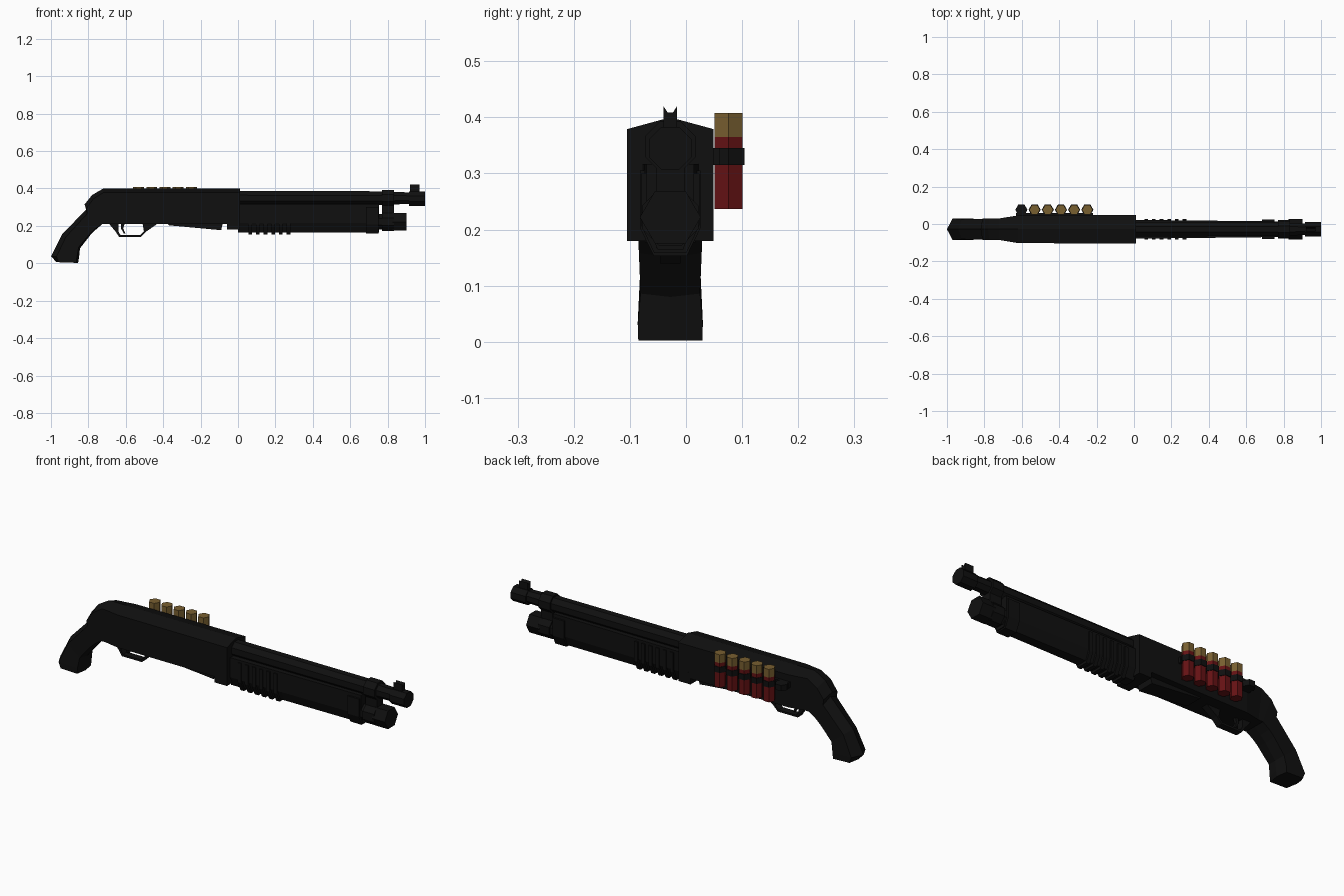
import bpy
import bmesh
from math import cos, sin, pi
from mathutils import Vector

cube = bpy.data.objects.get("Cube")
if cube:
    bpy.data.objects.remove(cube)

AXIS = -0.028  # y of the gun's centre plane


def material(name, rgb):
    m = bpy.data.materials.new(name)
    m.use_nodes = True
    m.diffuse_color = (*rgb, 1)
    m.node_tree.nodes["Principled BSDF"].inputs["Base Color"].default_value = (*rgb, 1)
    return m


black = material("matte black", (0.005, 0.005, 0.005))
red = material("shell red", (0.13, 0.006, 0.007))
brass = material("shell brass", (0.19, 0.115, 0.03))


def loft(name, rings, mat=black):
    """Skin a list of equal-length point rings and cap both ends."""
    bm = bmesh.new()
    rows = [[bm.verts.new(p) for p in ring] for ring in rings]
    n = len(rows[0])
    for a, b in zip(rows, rows[1:]):
        for i in range(n):
            j = (i + 1) % n
            bm.faces.new((a[i], a[j], b[j], b[i]))
    bm.faces.new(rows[0])
    bm.faces.new(rows[-1])
    bmesh.ops.recalc_face_normals(bm, faces=bm.faces)
    mesh = bpy.data.meshes.new(name)
    bm.to_mesh(mesh)
    bm.free()
    mesh.materials.append(mat)
    obj = bpy.data.objects.new(name, mesh)
    bpy.context.collection.objects.link(obj)
    return obj


def box(name, x, z, half):
    """Box centred on the gun plane."""
    return loft(name, [[(x[i], AXIS + s * half, z[k]) for s, k in
                        ((-1, 0), (1, 0), (1, 1), (-1, 1))] for i in (0, 1)])


def plate(name, outline, half):
    """Side profile extruded across the gun."""
    return loft(name, [[(x, AXIS + s * half, z) for x, z in outline] for s in (-1, 1)])


def tube(name, stations, z, sides=8):
    """Faceted tube along x from (x, radius) stations, flat on top."""
    k = 1 / cos(pi / sides)
    angles = [(i + 0.5) * 2 * pi / sides + pi / 2 for i in range(sides)]
    return loft(name, [[(x, AXIS + r * k * cos(a), z + r * k * sin(a)) for a in angles]
                       for x, r in stations])


def slab_ring(x, half, low, high):
    """Cross-section with straight sides and a chamfered bottom."""
    side = low + 0.05
    pts = ((-half, high), (-half, side), (-half * 0.55, low),
           (half * 0.55, low), (half, side), (half, high))
    return [(x, AXIS + y, z) for y, z in pts]


# Pistol grip and receiver in one skin: ridge point, belly point, half width, shoulder, belly ridge
SECTIONS = [
    ((-0.97, 0.006), (-0.855, 0.002), 0.057, 0.10, 0.08),
    ((-1.00, 0.037), (-0.85, 0.03), 0.058, 0.20, 0.08),
    ((-0.94, 0.155), (-0.845, 0.08), 0.053, 0.20, 0.08),
    ((-0.81, 0.29), (-0.79, 0.15), 0.056, 0.18, 0.06),
    ((-0.82, 0.315), (-0.76, 0.18), 0.057, 0.16, 0.04),
    ((-0.78, 0.365), (-0.725, 0.21), 0.058, 0.13, 0),
    ((-0.72, 0.40), (-0.70, 0.21), 0.058, 0.11, 0),
    ((-0.62, 0.40), (-0.62, 0.21), 0.074, 0.11, 0),
    ((0.01, 0.40), (0.01, 0.21), 0.077, 0.11, 0),
]
rings = []
for back, front, w, shoulder, ridge in SECTIONS:
    b, f = Vector((back[0], AXIS, back[1])), Vector((front[0], AXIS, front[1]))
    up, low = b.lerp(f, shoulder), f.lerp(b, ridge)
    side = Vector((0, w, 0))
    rings.append([b, up + side, low + side, f, low - side, up - side])
loft("receiver_and_grip", rings)

# Receiver underside
box("receiver_front_lug", (-0.06, 0.01), (0.18, 0.24), 0.077)
plate("loading_gate", [(-0.38, 0.22), (-0.37, 0.203), (-0.09, 0.177), (-0.08, 0.22)], 0.045)

# Trigger guard and trigger
plate("trigger_guard", [(-0.69, 0.212), (-0.655, 0.17), (-0.635, 0.14), (-0.52, 0.14),
                        (-0.49, 0.17), (-0.43, 0.212), (-0.51, 0.212), (-0.503, 0.17),
                        (-0.525, 0.15), (-0.628, 0.15), (-0.64, 0.17), (-0.64, 0.212)], 0.018)
plate("trigger", [(-0.625, 0.215), (-0.625, 0.185), (-0.61, 0.158), (-0.602, 0.16),
                  (-0.614, 0.187), (-0.605, 0.215)], 0.008)

# Barrel with muzzle band and notched sight
tube("barrel", [(0, 0.038), (0.78, 0.037), (0.84, 0.033), (0.92, 0.031)], 0.348)
tube("muzzle", [(0.915, 0.038), (1, 0.038)], 0.345)
loft("front_sight", [[(x, AXIS + y, z) for y, z in
                      ((-0.012, 0.375), (0.012, 0.375), (0.012, 0.42),
                       (0.005, 0.409), (-0.005, 0.409), (-0.012, 0.42))]
                     for x in (0.92, 0.97)])

# Pump fore-end with grip ribs
loft("fore_end", [slab_ring(0, 0.050, 0.165, 0.317), slab_ring(0.3, 0.047, 0.165, 0.317),
                  slab_ring(0.755, 0.042, 0.165, 0.317)])
for i in range(6):
    x = 0.055 + i * 0.041
    loft("fore_end_rib", [slab_ring(x, 0.054, 0.153, 0.305),
                          slab_ring(x + 0.02, 0.054, 0.153, 0.305)])
loft("fore_end_collar", [slab_ring(0.685, 0.052, 0.158, 0.30), slab_ring(0.75, 0.052, 0.158, 0.30)])

# Magazine tube, cap and barrel clamp
tube("magazine_tube", [(0.7, 0.042), (0.85, 0.042)], 0.222)
tube("magazine_cap", [(0.825, 0.047), (0.90, 0.047)], 0.222, 6)
tube("barrel_clamp", [(0.77, 0.045), (0.835, 0.045)], 0.348)
tube("magazine_clamp", [(0.77, 0.050), (0.835, 0.050)], 0.222)
box("clamp_web", (0.77, 0.835), (0.24, 0.34), 0.025)


# Spare shells in a side carrier; the last loop is empty
def hex_post(name, x, radius, low, high, mat):
    return loft(name, [[(x + radius * cos(i * pi / 3), 0.076 + radius * sin(i * pi / 3), z)
                        for i in range(6)] for z in (low, high)], mat)


for i in range(6):
    x = -0.602 + i * 0.0705
    hex_post("carrier_loop", x, 0.0325, 0.315, 0.345, black)
    if i:
        hex_post("shell_hull", x, 0.029, 0.237, 0.365, red)
        hex_post("shell_base", x, 0.029, 0.365, 0.408, brass)
loft("carrier_strip", [[(x, y, z) for y, z in
                        ((0.035, 0.315), (0.06, 0.315), (0.06, 0.345), (0.035, 0.345))]
                       for x in (-0.63, -0.22)])
